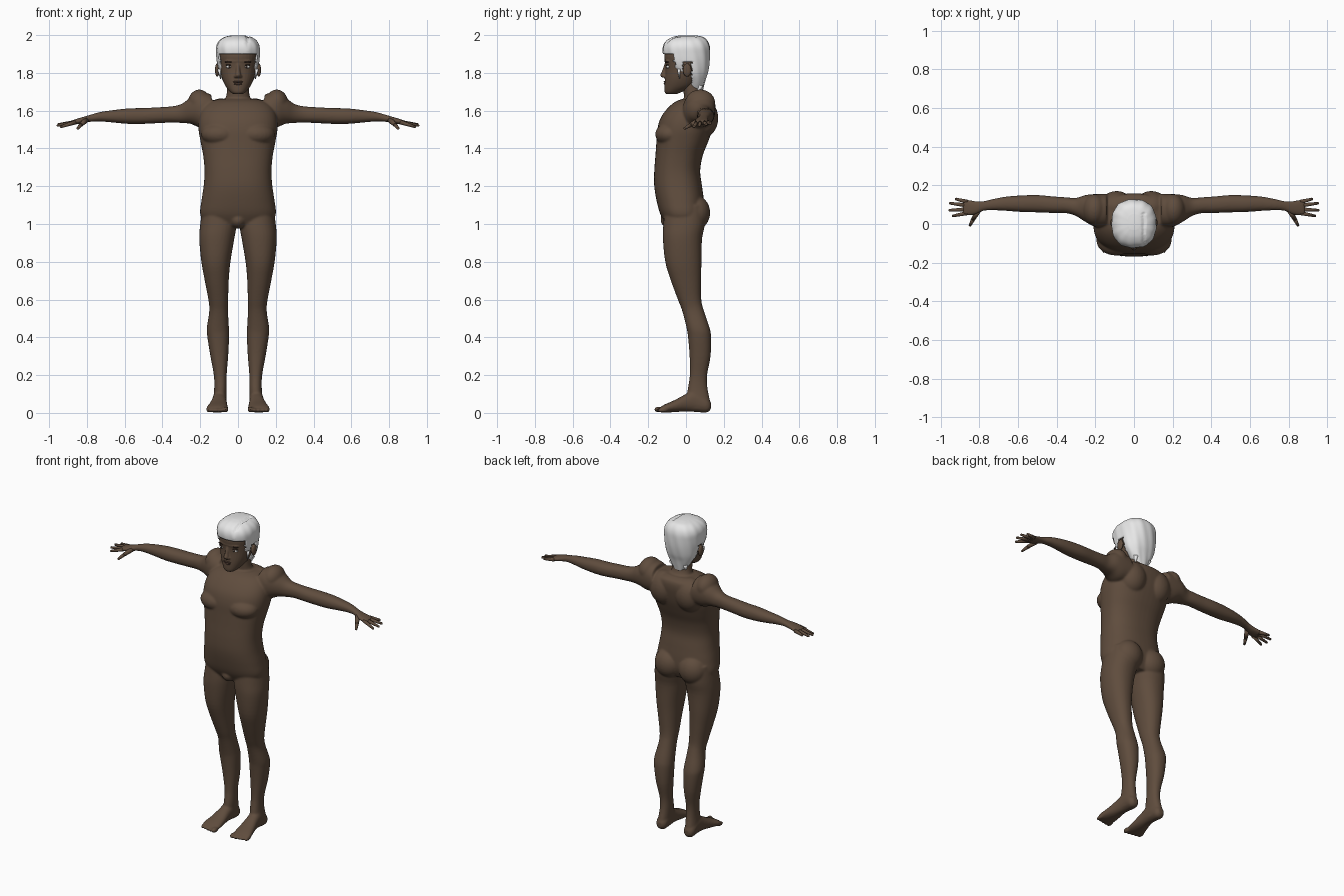
import bpy, bmesh, math
from mathutils import Matrix, Vector


def material(name, rgb):
    m = bpy.data.materials.new(name)
    m.diffuse_color = (*rgb, 1)
    return m


SKIN = material("brown skin", (0.115, 0.073, 0.047))
DARK = material("dark brown", (0.035, 0.02, 0.014))
WHITE = material("white hair", (0.8, 0.8, 0.8))
EYE = material("eye white", (0.7, 0.7, 0.68))
LIP = material("lips", (0.08, 0.045, 0.032))


def make(name, bm, mat, voxel=0, smooth=0):
    """Turn a bmesh into an object, optionally fusing overlapping parts."""
    bmesh.ops.recalc_face_normals(bm, faces=bm.faces[:])
    me = bpy.data.meshes.new(name)
    for f in bm.faces:
        f.smooth = True
    bm.to_mesh(me)
    bm.free()
    me.materials.append(mat)
    ob = bpy.data.objects.new(name, me)
    bpy.context.collection.objects.link(ob)
    if voxel:
        r = ob.modifiers.new("fuse", 'REMESH')
        r.mode, r.voxel_size, r.use_smooth_shade = 'VOXEL', voxel, True
        s = ob.modifiers.new("soften", 'SMOOTH')
        s.factor, s.iterations = 0.5, smooth
    return ob


def spline(rows, steps):
    """Catmull-Rom resampling of rows of numbers."""
    out = []
    for i in range(len(rows) - 1):
        p = [rows[max(0, min(len(rows) - 1, i + k))] for k in (-1, 0, 1, 2)]
        for j in range(steps):
            t = j / steps
            out.append([0.5 * (2 * b + (c - a) * t + (2 * a - 5 * b + 4 * c - d) * t * t
                               + (3 * b - a - 3 * c + d) * t ** 3) for a, b, c, d in zip(*p)])
    return out + [list(rows[-1])]


def loft(bm, axis, rows, n=2.2, seg=32, steps=4):
    """Tube along an axis; row = (position, u min, u max, v min, v max)."""
    rings = []
    for t, u0, u1, v0, v1 in spline(rows, steps):
        ring = []
        for k in range(seg):
            a = 2 * math.pi * k / seg
            c, s = math.cos(a), math.sin(a)
            u = (u0 + u1) / 2 + (u1 - u0) / 2 * math.copysign(abs(c) ** (2 / n), c)
            v = (v0 + v1) / 2 + (v1 - v0) / 2 * math.copysign(abs(s) ** (2 / n), s)
            ring.append(bm.verts.new({'x': (t, u, v), 'y': (u, t, v), 'z': (u, v, t)}[axis]))
        rings.append(ring)
    for r, q in zip(rings, rings[1:]):
        for k in range(seg):
            bm.faces.new((r[k], r[(k + 1) % seg], q[(k + 1) % seg], q[k]))
    bm.faces.new(rings[0])
    bm.faces.new(rings[-1])


def ball(bm, pos, rad):
    bmesh.ops.create_uvsphere(bm, u_segments=24, v_segments=16, radius=1,
                              matrix=Matrix.Translation(pos) @ Matrix.Diagonal((*rad, 1)))


def finger(bm, a, b, r0, r1):
    """Tapered round-ended rod from a to b."""
    a, b = Vector(a), Vector(b)
    d = b - a
    m = Matrix.Translation((a + b) / 2) @ d.to_track_quat('Z', 'Y').to_matrix().to_4x4()
    bmesh.ops.create_cone(bm, cap_ends=True, segments=14, radius1=r0, radius2=r1,
                          depth=d.length, matrix=m)
    ball(bm, b, (r1, r1, r1))


def mirror_x(bm):
    """Copy everything to the other side of x = 0."""
    new = bmesh.ops.duplicate(bm, geom=bm.verts[:] + bm.edges[:] + bm.faces[:])["geom"]
    for v in new:
        if isinstance(v, bmesh.types.BMVert):
            v.co.x *= -1


# Body: one side of the limbs first
bm = bmesh.new()
arm = [(.14, .07, 1.60, .085, .085), (.20, .07, 1.605, .085, .095), (.25, .08, 1.60, .07, .07),
       (.30, .088, 1.585, .047, .05), (.35, .097, 1.58, .041, .043), (.42, .10, 1.576, .043, .042),
       (.50, .105, 1.572, .045, .042), (.58, .105, 1.571, .043, .041), (.66, .105, 1.57, .037, .033),
       (.73, .10, 1.568, .029, .025), (.78, .093, 1.56, .025, .019), (.82, .084, 1.55, .035, .017),
       (.87, .085, 1.539, .041, .013), (.885, .085, 1.536, .034, .009)]
loft(bm, 'x', [(x, y - a, y + a, z - b, z + b) for x, y, z, a, b in arm])
leg = [(1.10, .02, .185, -.11, .10), (1.0, .008, .2, -.12, .10), (.92, .02, .205, -.122, .085),
       (.80, .04, .194, -.11, .082), (.70, .049, .176, -.08, .08), (.60, .052, .157, -.043, .081),
       (.54, .053, .152, -.02, .095), (.45, .048, .165, .003, .125), (.40, .047, .162, .011, .133),
       (.30, .052, .146, .019, .13), (.20, .06, .128, .02, .112), (.13, .06, .126, .01, .114),
       (.06, .062, .132, 0, .128), (.02, .066, .128, .01, .128)]
loft(bm, 'z', leg)
foot = [(.132, .08, .115, .02, .055), (.11, .064, .132, .002, .08), (.05, .06, .134, .005, .12),
        (0, .06, .14, .008, .10), (-.06, .055, .155, .004, .068), (-.11, .053, .168, .002, .046),
        (-.135, .058, .16, .004, .032)]
loft(bm, 'y', foot)
for i in range(5):                                        # toes
    r = .016 if i == 0 else .012
    ball(bm, (.066 + .0225 * i, -.142 + .0045 * i, .002 + r), (r, .028, r))
ball(bm, (.205, .075, 1.64), (.06, .08, .072))            # shoulder cap
ball(bm, (.095, -.085, 1.475), (.1, .078, .062))          # chest
ball(bm, (.09, .088, 1.56), (.09, .083, .105))            # shoulder blade
ball(bm, (.085, .052, 1.06), (.088, .076, .09))           # buttock
mirror_x(bm)
ball(bm, (0, -.075, 1.02), (.045, .06, .045))
torso = [(.99, -.17, .17, -.10, .07), (1.05, -.2, .2, -.135, .095), (1.12, -.194, .194, -.155, .095),
         (1.2, -.182, .182, -.168, .085), (1.28, -.177, .177, -.168, .075), (1.36, -.184, .184, -.162, .088),
         (1.43, -.197, .197, -.157, .115), (1.5, -.209, .209, -.152, .14), (1.56, -.207, .207, -.135, .153),
         (1.61, -.19, .19, -.10, .158), (1.645, -.155, .155, -.06, .15), (1.662, -.10, .10, -.02, .12)]
loft(bm, 'z', torso, n=2.4, seg=48)
loft(bm, 'z', [(1.60, -.09, .09, -.02, .14), (1.65, -.072, .072, -.01, .11),
               (1.69, -.06, .06, -.012, .085), (1.76, -.057, .057, -.02, .08)])   # neck
make("body", bm, SKIN, .006, 7)

# Fingers and thumb
bm = bmesh.new()
for y0, tip in ((.114, (.92, .129, 1.533)), (.096, (.95, .107, 1.527)),
                (.076, (.953, .071, 1.522)), (.057, (.935, .042, 1.515))):
    finger(bm, (.86, y0, 1.539), tip, .0115, .007)
finger(bm, (.805, .07, 1.55), (.832, .025, 1.525), .015, .011)
finger(bm, (.832, .025, 1.525), (.848, -.006, 1.506), .011, .007)
mirror_x(bm)
make("fingers", bm, SKIN)

# Head with nose, brow ridge and ears
bm = bmesh.new()
for s in (1, -1):
    ball(bm, (s * .110, .006, 1.815), (.012, .023, .036))
    ball(bm, (s * .012, -.113, 1.782), (.01, .012, .008))
head = [(1.688, -.025, .025, -.105, -.05), (1.70, -.042, .042, -.113, -.02), (1.73, -.066, .066, -.114, .04),
        (1.77, -.084, .084, -.112, .07), (1.82, -.096, .096, -.109, .10), (1.86, -.10, .10, -.112, .11),
        (1.90, -.102, .102, -.113, .112), (1.95, -.088, .088, -.092, .10), (1.98, -.05, .05, -.05, .06)]
loft(bm, 'z', head)
loft(bm, 'z', [(1.85, -.009, .009, -.113, -.09), (1.81, -.012, .012, -.127, -.09),
               (1.787, -.016, .016, -.137, -.09), (1.775, -.012, .012, -.126, -.09)], seg=20)
ball(bm, (0, -.088, 1.862), (.07, .026, .013))
make("head", bm, SKIN, .004, 4)

# Face details
for name, mat, z, y, x, rad in (("eyes", EYE, 1.832, -.094, .045, (.018, .011, .0085)),
                                ("irises", DARK, 1.832, -.1, .045, (.007, .0065, .007)),
                                ("eyelids", DARK, 1.8415, -.097, .046, (.02, .009, .0028)),
                                ("eyebrows", DARK, 1.858, -.1, .047, (.023, .011, .004))):
    bm = bmesh.new()
    ball(bm, (x, y, z), rad)
    mirror_x(bm)
    make(name, bm, mat)
bm = bmesh.new()
ball(bm, (0, -.109, 1.7525), (.026, .009, .0055))
ball(bm, (0, -.109, 1.742), (.022, .009, .0065))
make("lips", bm, LIP)

# Hair cap: lofted shell, trimmed to the hairline
bm = bmesh.new()
hair = [(1.69, -.03, .03, .045, .085), (1.72, -.055, .055, .02, .092), (1.76, -.08, .08, 0, .102),
        (1.80, -.1, .1, -.06, .115), (1.85, -.111, .111, -.105, .124), (1.90, -.115, .115, -.121, .127),
        (1.94, -.114, .114, -.121, .125), (1.97, -.099, .099, -.104, .113), (1.99, -.07, .07, -.07, .09),
        (1.999, -.03, .03, -.03, .05)]
loft(bm, 'z', hair, n=2.4, seg=72, steps=6)
bmesh.ops.recalc_face_normals(bm, faces=bm.faces[:])


def keeps(c):
    return (c.z > 1.903 or (c.z > 1.855 and c.y > -.065) or c.y > .03
            or (c.z > 1.79 and -.055 < c.y < -.02))


bmesh.ops.delete(bm, geom=[f for f in bm.faces if not keeps(f.calc_center_median())], context='FACES')
for v in bm.verts:                                        # waves and a side parting
    a = math.atan2(v.co.y, v.co.x)
    k = 1 + .012 * math.sin(13 * a + 25 * v.co.z)
    v.co.x *= k
    v.co.y *= k
    if abs(v.co.x - .05) < .007 and v.co.z > 1.92 and v.co.y < .06:
        v.co.z -= .006
ob = make("hair", bm, WHITE)
m = ob.modifiers.new("thickness", 'SOLIDIFY')
m.thickness, m.offset = .009, -1

# Loose locks at the nape and temples
bm = bmesh.new()
for i in range(5):
    x = -.05 + .025 * i
    finger(bm, (x, .078, 1.735), (x * .8, .078 - abs(x) * .4, 1.685 + .005 * (i % 2)), .014, .002)
for s in (1, -1):
    finger(bm, (s * .1, -.038, 1.82), (s * .093, -.035, 1.77), .009, .002)
make("hair_locks", bm, WHITE)
